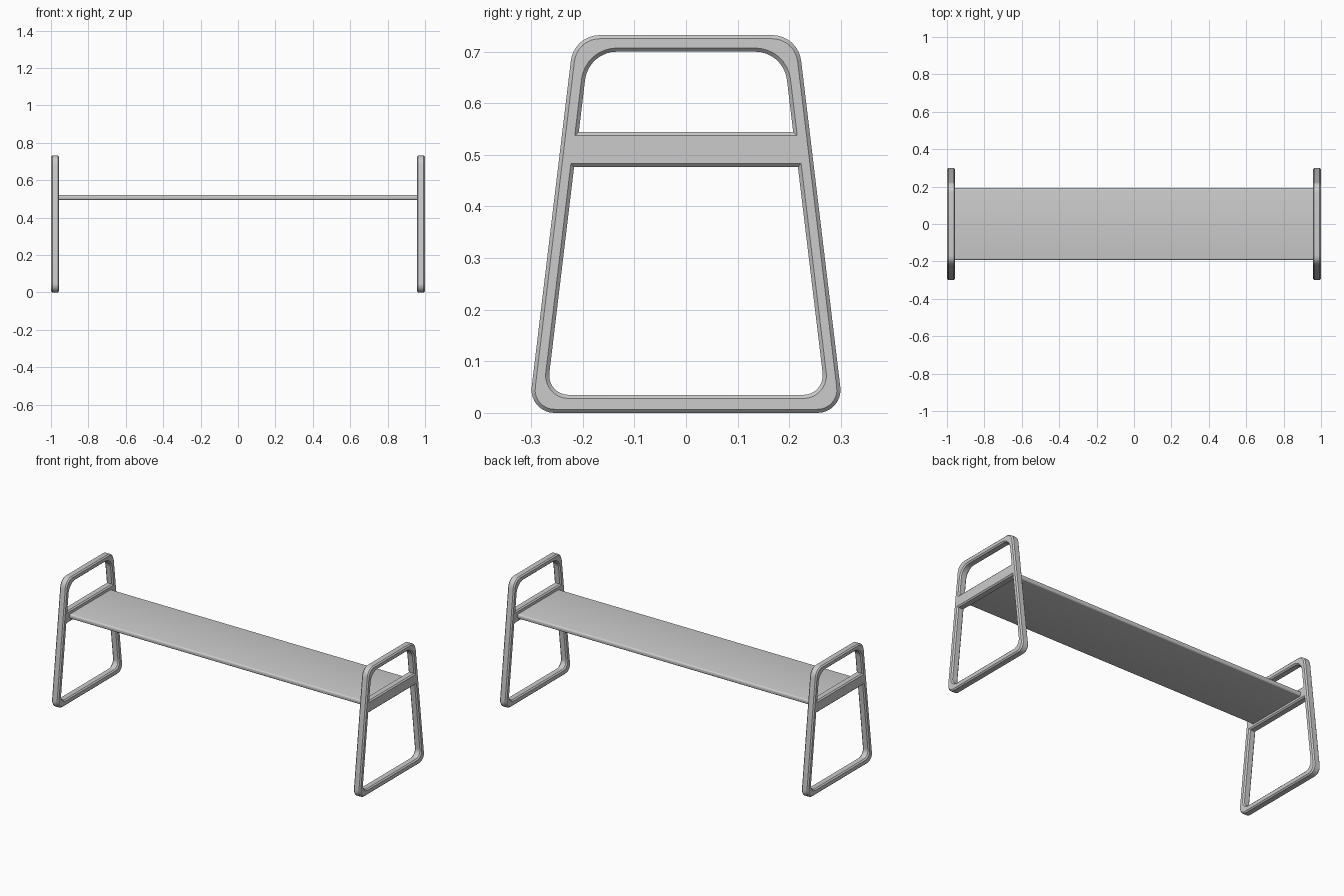
import bpy
import bmesh
import math
from mathutils import Vector, Matrix

if "Cube" in bpy.data.objects:
    bpy.data.objects.remove(bpy.data.objects["Cube"], do_unlink=True)

GREY = (0.6, 0.6, 0.6, 1)
metal = bpy.data.materials.new("light_grey")
metal.use_nodes = True
metal.diffuse_color = GREY
metal.node_tree.nodes["Principled BSDF"].inputs["Base Color"].default_value = GREY

DEPTH, CHAMFER = 0.044, 0.007


def rounded(corners, steps=8):
    """Outline through (y, z, cut) corners, each rounded back by its cut length."""
    pts = []
    for i, (y, z, cut) in enumerate(corners):
        c = Vector((y, z))
        if not cut:
            pts.append(c)
            continue
        a = c + (Vector(corners[i - 1][:2]) - c).normalized() * cut
        b = c + (Vector(corners[(i + 1) % len(corners)][:2]) - c).normalized() * cut
        half = (a - c).angle(b - c) / 2
        centre = c + ((a + b) / 2 - c).normalized() * cut / math.cos(half)
        u, v = a - centre, b - centre
        sweep = u.angle(v)
        for k in range(steps + 1):
            t = k / steps
            pts.append(centre + (u * math.sin((1 - t) * sweep)
                                 + v * math.sin(t * sweep)) / math.sin(sweep))
    return pts


def trapezoid(low, high, inset, low_cut, high_cut):
    """Symmetric outline whose sides follow the slope of the frame."""
    yl, yh = (0.305 - 0.12 * z - inset for z in (low, high))
    return rounded([(-yl, low, low_cut), (yl, low, low_cut),
                    (yh, high, high_cut), (-yh, high, high_cut)])


# End frames: one chamfered outline with an upper and a lower opening
def end_frame(name, x):
    curve = bpy.data.curves.new(name, "CURVE")
    curve.dimensions = "2D"
    curve.fill_mode = "BOTH"
    curve.extrude = DEPTH / 2 - CHAMFER
    curve.bevel_depth = CHAMFER
    curve.bevel_resolution = 0
    curve.offset = -CHAMFER
    for outline in (trapezoid(0, 0.732, 0, 0.05, 0.05),
                    trapezoid(0.035, 0.476, 0.031, 0.042, 0),
                    trapezoid(0.544, 0.7, 0.032, 0, 0.055)):
        spline = curve.splines.new("POLY")
        spline.points.add(len(outline) - 1)
        for p, q in zip(spline.points, outline):
            p.co = (q.x, q.y, 0, 1)
        spline.use_cyclic_u = True
    temp = bpy.data.objects.new(name + "_outline", curve)
    bpy.context.collection.objects.link(temp)
    mesh = bpy.data.meshes.new_from_object(
        temp.evaluated_get(bpy.context.evaluated_depsgraph_get()))
    bpy.data.objects.remove(temp, do_unlink=True)
    # stand the flat outline up in the y-z plane
    mesh.transform(Matrix(((0, 0, 1, x), (1, 0, 0, 0), (0, 1, 0, 0), (0, 0, 0, 1))))
    add_part(name, mesh)


def add_part(name, mesh):
    bm = bmesh.new()
    bm.from_mesh(mesh)
    bmesh.ops.remove_doubles(bm, verts=bm.verts, dist=0.0001)
    bmesh.ops.recalc_face_normals(bm, faces=bm.faces)
    bm.to_mesh(mesh)
    bm.free()
    mesh.materials.clear()
    mesh.materials.append(metal)
    obj = bpy.data.objects.new(name, mesh)
    bpy.context.collection.objects.link(obj)
    bpy.ops.object.select_all(action="DESELECT")
    obj.select_set(True)
    bpy.context.view_layer.objects.active = obj
    bpy.ops.object.shade_smooth_by_angle(angle=math.radians(30))
    return obj


for side, name in ((1, "left_end_frame"), (-1, "right_end_frame")):
    end_frame(name, side * (1 - DEPTH / 2))

# Seat: long slab with rounded front and back edges, running between the frames
bm = bmesh.new()
half = 1 - DEPTH + 0.004
bmesh.ops.create_cube(bm, size=1, matrix=Matrix.Translation((0, 0, 0.508))
                      @ Matrix.Diagonal((2 * half, 0.384, 0.027, 1)))
long_edges = [e for e in bm.edges if abs(e.verts[0].co.x - e.verts[1].co.x) > 1]
bmesh.ops.bevel(bm, geom=long_edges, offset=0.009, segments=4, profile=0.5,
                affect="EDGES")
seat = bpy.data.meshes.new("seat")
bm.to_mesh(seat)
bm.free()
add_part("seat", seat)
